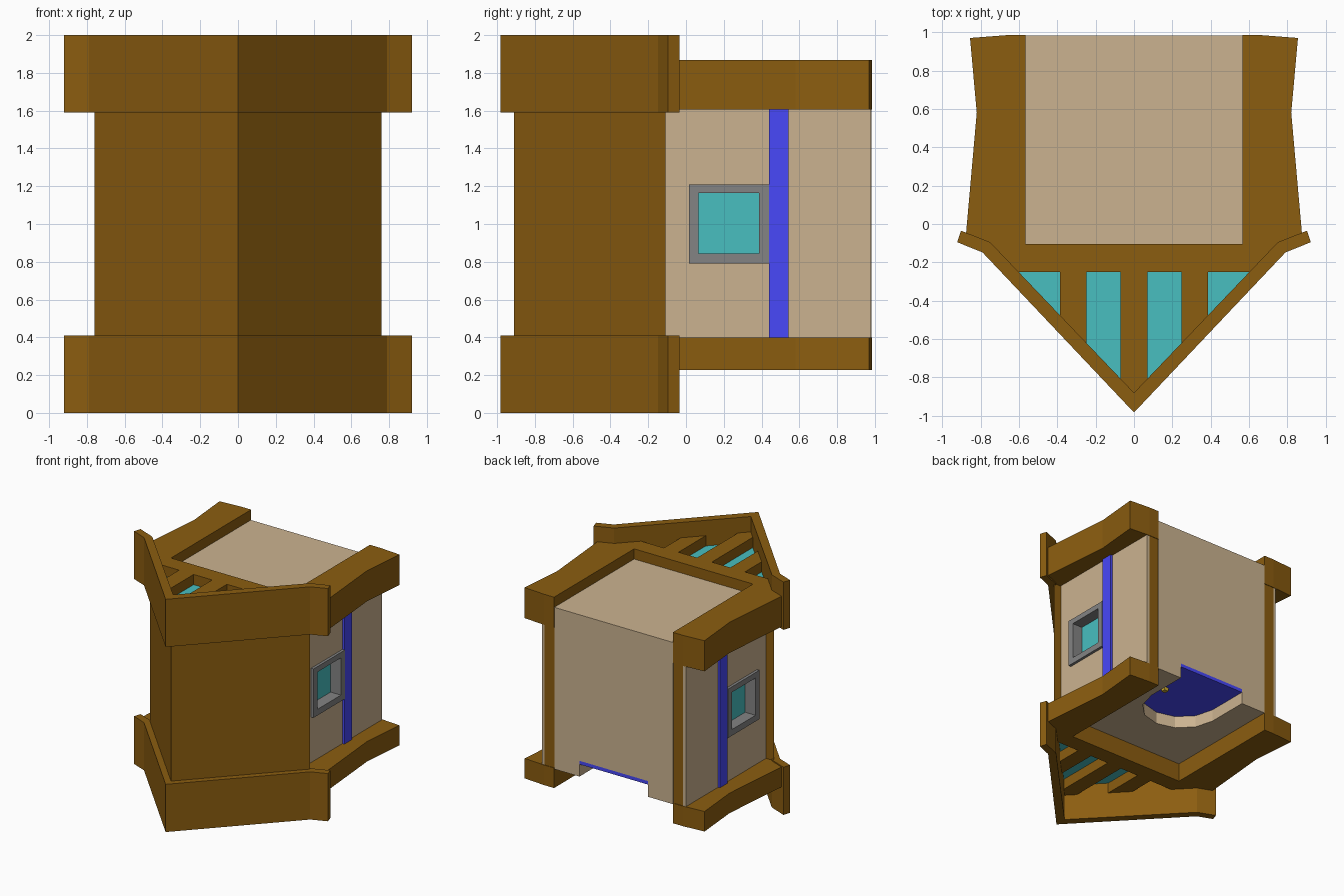
import bpy, bmesh, math

if "Cube" in bpy.data.objects:
    bpy.data.objects.remove(bpy.data.objects["Cube"])


def material(name, r, g, b):
    m = bpy.data.materials.new(name)
    m.diffuse_color = (r, g, b, 1)
    m.use_nodes = True
    m.node_tree.nodes["Principled BSDF"].inputs["Base Color"].default_value = m.diffuse_color
    return m


WOOD = material("wood", 0.26, 0.11, 0.005)
PLASTER = material("plaster", 0.60, 0.45, 0.28)
GLASS = material("glass", 0.065, 0.52, 0.53)
BLUE = material("blue", 0.065, 0.065, 0.95)
GOLD = material("gold", 0.6, 0.4, 0.03)
STONE = material("stone", 0.23, 0.23, 0.23)


def prism(name, pts, z0, z1, mat=None):
    """Extrude an xy outline from z0 to z1."""
    bm = bmesh.new()
    lo = bm.faces.new([bm.verts.new((x, y, z0)) for x, y in pts])
    up = bmesh.ops.extrude_face_region(bm, geom=[lo])["geom"]
    bmesh.ops.translate(bm, vec=(0, 0, z1 - z0),
                        verts=[g for g in up if isinstance(g, bmesh.types.BMVert)])
    bmesh.ops.recalc_face_normals(bm, faces=bm.faces)
    me = bpy.data.meshes.new(name)
    bm.to_mesh(me)
    bm.free()
    ob = bpy.data.objects.new(name, me)
    bpy.context.collection.objects.link(ob)
    if mat:
        me.materials.append(mat)
    return ob


def box(name, x, y, z, mat=None):
    return prism(name, [(x[0], y[0]), (x[1], y[0]), (x[1], y[1]), (x[0], y[1])], *z, mat)


def mirrored(half):
    """Close a right-hand outline with its mirror image."""
    return half + [(-x, y) for x, y in reversed(half) if abs(x) > 1e-6]


def cut(ob, cutter):
    mod = ob.modifiers.new("cut", "BOOLEAN")
    mod.operation = "DIFFERENCE"
    mod.solver = "EXACT"
    mod.object = cutter
    with bpy.context.temp_override(object=ob, active_object=ob, selected_objects=[ob]):
        bpy.ops.object.modifier_apply(modifier=mod.name)
    bpy.data.objects.remove(cutter)


def slope(x):
    """Inner line of the pointed bands."""
    return -0.885 + 1.047 * x


# Pointed front wall
prism("front_wall", mirrored([(0, -0.91), (0.76, -0.108)]), 0.40, 1.60, WOOD)

band = [(0, -0.983), (0.79, -0.148), (0.922, -0.095), (0.902, -0.035), (0.75, -0.095), (0, -0.88)]
band_outline = band + [(-x, y) for x, y in reversed(band[1:-1])]
frame = [(0.62, -0.25), (0.77, -0.10), (0.876, -0.052), (0.82, 0.58), (0.855, 0.97),
         (0.66, 0.985), (0.565, 0.985), (0.565, -0.103)]

# Pointed bands, rail frames, slot bars and glass at both ends
for tag, bz, fz, gz in (("upper", (1.59, 2.0), (1.605, 1.868), (1.61, 1.78)),
                        ("lower", (0.0, 0.41), (0.228, 0.40), (0.32, 0.40))):
    prism(tag + "_band", band_outline, *bz, WOOD)
    prism(tag + "_rail_frame", mirrored(frame), *fz, WOOD)
    for x0, x1 in ((-0.385, -0.247), (-0.07, 0.07), (0.247, 0.385)):
        ends = [(x0, -0.25), (x0, slope(abs(x0)))]
        if x0 < 0 < x1:
            ends.append((0, slope(0)))
        prism(tag + "_slot_bar", ends + [(x1, slope(abs(x1))), (x1, -0.25)], *fz, WOOD)
    prism(tag + "_glass", mirrored([(0, -0.885), (0.61, -0.25)]), *gz, GLASS)

# House core with an arched doorway recess on its underside
core = box("house_core", (-0.565, 0.565), (-0.103, 0.982), (0.39, 1.78), PLASTER)
R, CY = 0.325, 0.61
arc = [(R * math.cos(math.pi * i / 6), CY - R * math.sin(math.pi * i / 6)) for i in range(7)]
cut(core, prism("door_cutter", [(R, 1.1)] + arc + [(-R, 1.1)], 0.3, 0.525))
prism("door", [(R, 0.982)] + arc + [(-R, 0.982)], 0.495, 0.525, BLUE)
box("door_knob", (0.18, 0.22), (0.61, 0.65), (0.465, 0.495), GOLD)

# Side walls, trim stripes and windows
for s, tag in ((1, "right"), (-1, "left")):
    def span(a, b):
        return tuple(sorted((s * a, s * b)))

    for name, x, mat in (("_side_frame", span(0.565, 0.66), WOOD),
                         ("_side_panel", span(0.66, 0.685), PLASTER)):
        wall = box(tag + name, x, (-0.11, 0.98), (0.40, 1.605), mat)
        cut(wall, box("window_cutter", span(0.5, 0.9), (0.03, 0.425), (0.805, 1.195)))
    ring = box(tag + "_window_frame", span(0.59, 0.708), (0.015, 0.44), (0.79, 1.21), STONE)
    cut(ring, box("pane_cutter", span(0.5, 0.9), (0.067, 0.387), (0.843, 1.163)))
    box(tag + "_window_pane", span(0.59, 0.61), (0.067, 0.387), (0.843, 1.163), GLASS)
    box(tag + "_stripe", span(0.68, 0.703), (0.44, 0.542), (0.40, 1.605), BLUE)
